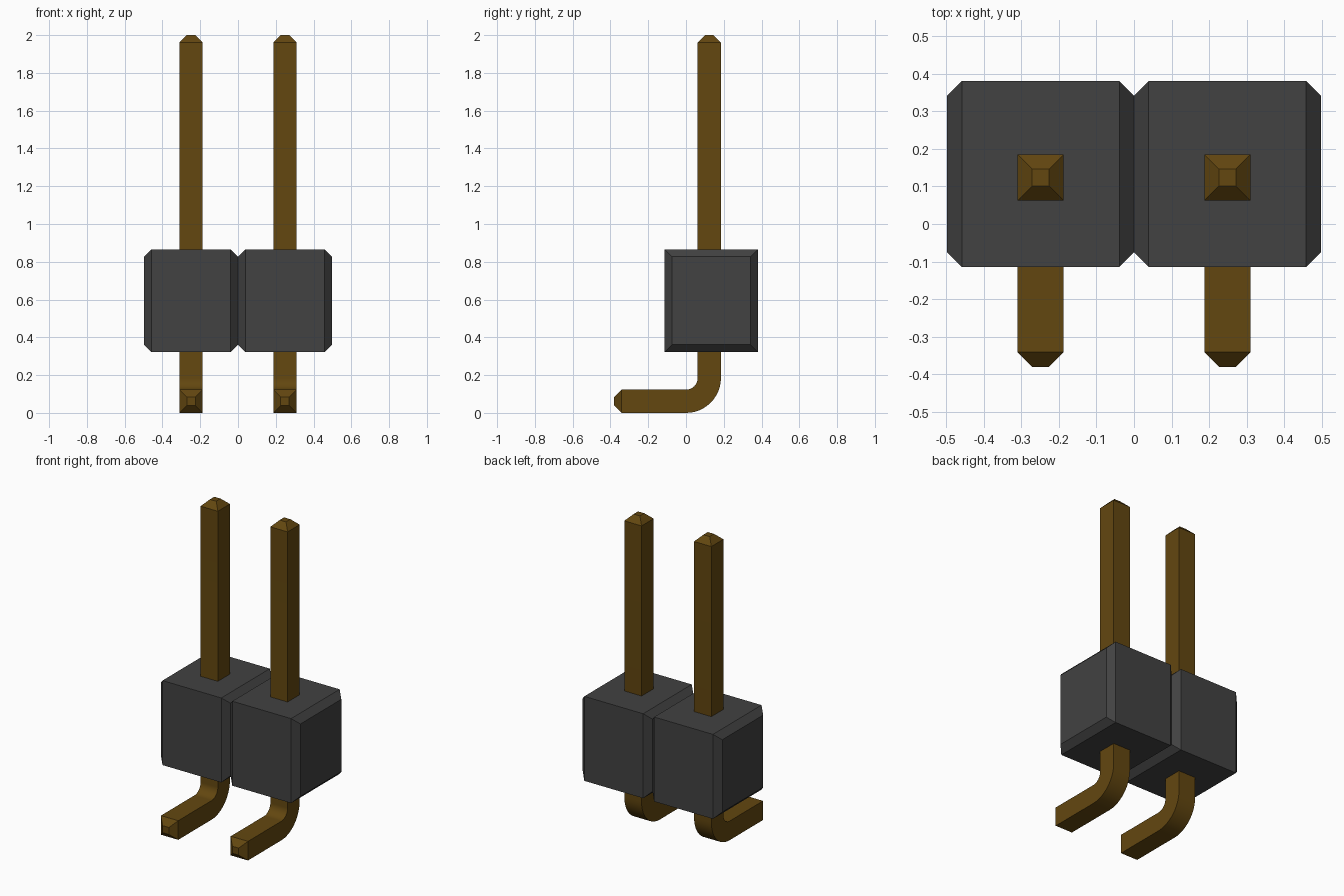
import bpy
import bmesh
import math

cube = bpy.data.objects.get("Cube")
if cube:
    bpy.data.objects.remove(cube, do_unlink=True)


def material(name, rgb):
    m = bpy.data.materials.new(name)
    m.use_nodes = True
    m.diffuse_color = (*rgb, 1)
    m.node_tree.nodes["Principled BSDF"].inputs["Base Color"].default_value = (*rgb, 1)
    return m


black = material("black plastic", (0.054, 0.054, 0.054))
gold = material("dark gold metal", (0.125, 0.063, 0.005))


def loft(name, rings, mat):
    """Skin a row of four-cornered rings and cap both ends."""
    bm = bmesh.new()
    rows = [[bm.verts.new(p) for p in ring] for ring in rings]
    for a, b in zip(rows, rows[1:]):
        for i in range(4):
            j = (i + 1) % 4
            bm.faces.new((a[i], a[j], b[j], b[i]))
    bm.faces.new(rows[0])
    bm.faces.new(rows[-1])
    bmesh.ops.recalc_face_normals(bm, faces=bm.faces)
    mesh = bpy.data.meshes.new(name)
    bm.to_mesh(mesh)
    bm.free()
    mesh.materials.append(mat)
    obj = bpy.data.objects.new(name, mesh)
    bpy.context.collection.objects.link(obj)
    return obj


# Housing block: full section in the middle, chamfered towards both x ends
Y0, Y1, Z0, Z1 = -0.114, 0.38, 0.322, 0.866
HALF, CHAMFER = 0.2485, 0.039


def block_ring(x, inset):
    a, b, c, d = Y0 + inset, Y1 - inset, Z0 + inset, Z1 - inset
    return [(x, a, c), (x, b, c), (x, b, d), (x, a, d)]


# Pin: square wire with a tapered foot, a quarter bend and a tapered top
W, TIP, BEND_Z, STEPS = 0.0615, 0.0225, 0.185, 12
R = BEND_Z - W


def pin_ring(x, y, z, angle, h):
    ny, nz = math.sin(angle) * h, -math.cos(angle) * h
    return [(x - h, y - ny, z - nz), (x + h, y - ny, z - nz),
            (x + h, y + ny, z + nz), (x - h, y + ny, z + nz)]


def pin_rings(x):
    up = math.pi / 2
    rings = [pin_ring(x, -0.38, W, 0, TIP), pin_ring(x, -0.341, W, 0, W)]
    for i in range(STEPS + 1):
        a = up * i / STEPS
        rings.append(pin_ring(x, R * math.sin(a), BEND_Z - R * math.cos(a), a, W))
    rings += [pin_ring(x, R, 1.961, up, W), pin_ring(x, R, 2.0, up, TIP)]
    return rings


for side, x in (("right", -HALF), ("left", HALF)):
    loft(side + "_housing_block", [
        block_ring(x - HALF, CHAMFER), block_ring(x - HALF + CHAMFER, 0),
        block_ring(x + HALF - CHAMFER, 0), block_ring(x + HALF, CHAMFER)], black)
    pin = loft(side + "_bent_pin", pin_rings(x), gold)

    # Smooth the bend, keep the wire edges sharp
    bpy.ops.object.select_all(action='DESELECT')
    pin.select_set(True)
    bpy.context.view_layer.objects.active = pin
    bpy.ops.object.shade_smooth_by_angle(angle=math.radians(30))
